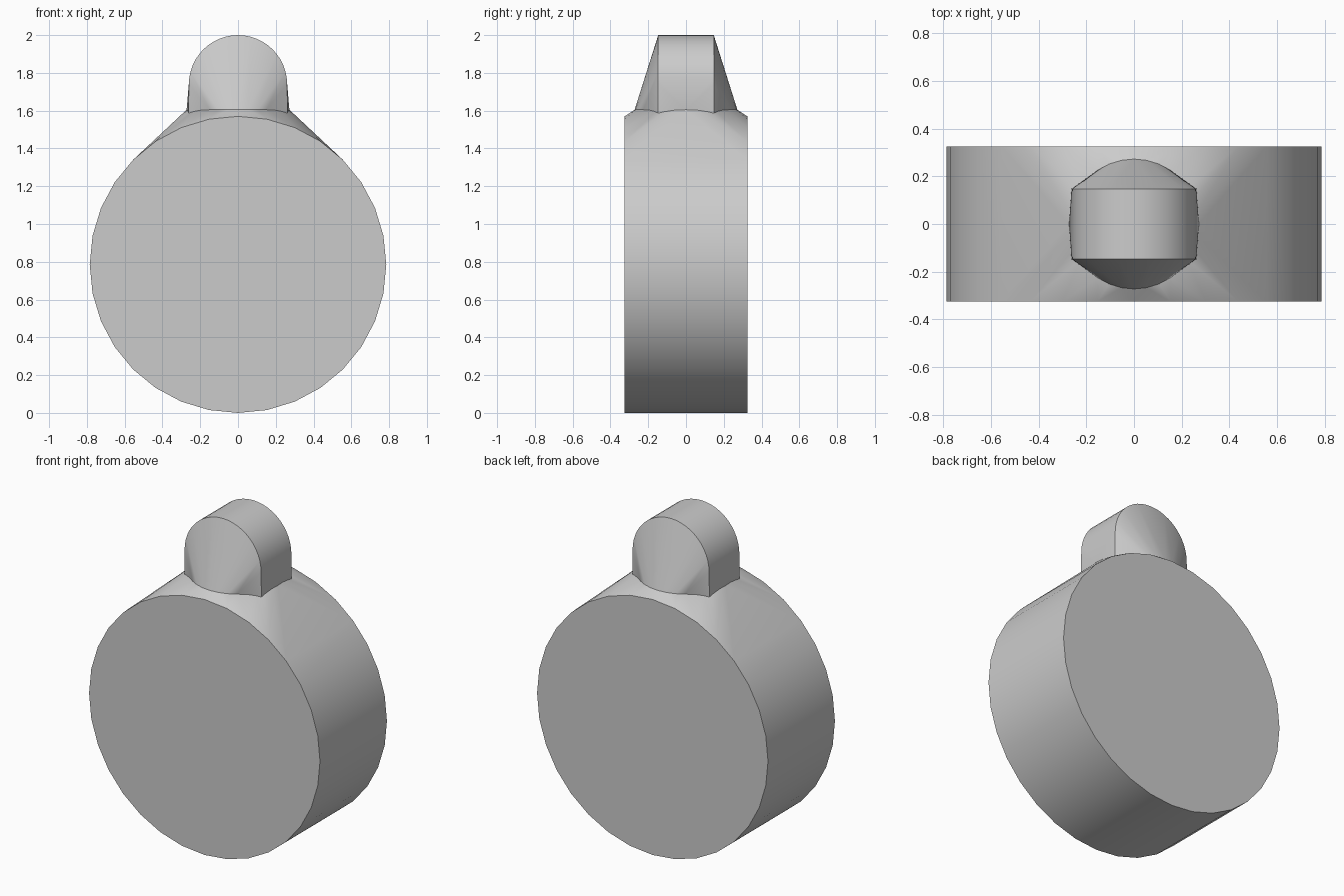
import bpy, bmesh
from math import sin, cos, pi, radians

cube = bpy.data.objects.get("Cube")
if cube:
    bpy.data.objects.remove(cube, do_unlink=True)

grey = bpy.data.materials.new("plain grey")
grey.use_nodes = True
COLOUR = (0.6, 0.6, 0.6, 1)
grey.diffuse_color = COLOUR
grey.node_tree.nodes["Principled BSDF"].inputs["Base Color"].default_value = COLOUR


def ring(radius, z, sides=32):
    """Points of a horizontal circle."""
    return [(radius * cos(2 * pi * i / sides), radius * sin(2 * pi * i / sides), z)
            for i in range(sides)]


def upright(radius, z, depth, count, sweep):
    """Points of an upright arc, repeated at front and back."""
    return [(radius * cos(sweep * i / count), y, z + radius * sin(sweep * i / count))
            for y in (-depth, depth) for i in range(count + 1)]


def hull(name, points):
    """Solid wrapped tightly round the points."""
    bm = bmesh.new()
    for p in points:
        bm.verts.new(p)
    bmesh.ops.remove_doubles(bm, verts=bm.verts[:], dist=0.0005)
    bmesh.ops.convex_hull(bm, input=bm.verts[:])
    loose = [v for v in bm.verts if not v.link_faces]
    bmesh.ops.delete(bm, geom=loose, context='VERTS')
    bmesh.ops.dissolve_limit(bm, angle_limit=radians(0.5),
                             verts=bm.verts[:], edges=bm.edges[:])
    bmesh.ops.recalc_face_normals(bm, faces=bm.faces[:])
    mesh = bpy.data.meshes.new(name)
    bm.to_mesh(mesh)
    bm.free()
    mesh.materials.append(grey)
    obj = bpy.data.objects.new(name, mesh)
    bpy.context.collection.objects.link(obj)
    bpy.ops.object.select_all(action='DESELECT')
    obj.select_set(True)
    bpy.context.view_layer.objects.active = obj
    bpy.ops.object.shade_smooth_by_angle(angle=radians(30))
    return obj


NECK_Z = 1.605
NECK_R = 0.272

# Thick disc tapering up into a round neck
hull("disc_body", upright(0.785, 0.785, 0.325, 32, 2 * pi) + ring(NECK_R, NECK_Z))

# Arched knob, flaring down to the neck; its foot is sunk in the body
foot = [(x, y, 1.57) for x in (-0.262, 0.262) for y in (-0.147, 0.147)]
hull("arched_knob", upright(0.26, 1.74, 0.147, 24, pi) + ring(NECK_R, NECK_Z) + foot)
